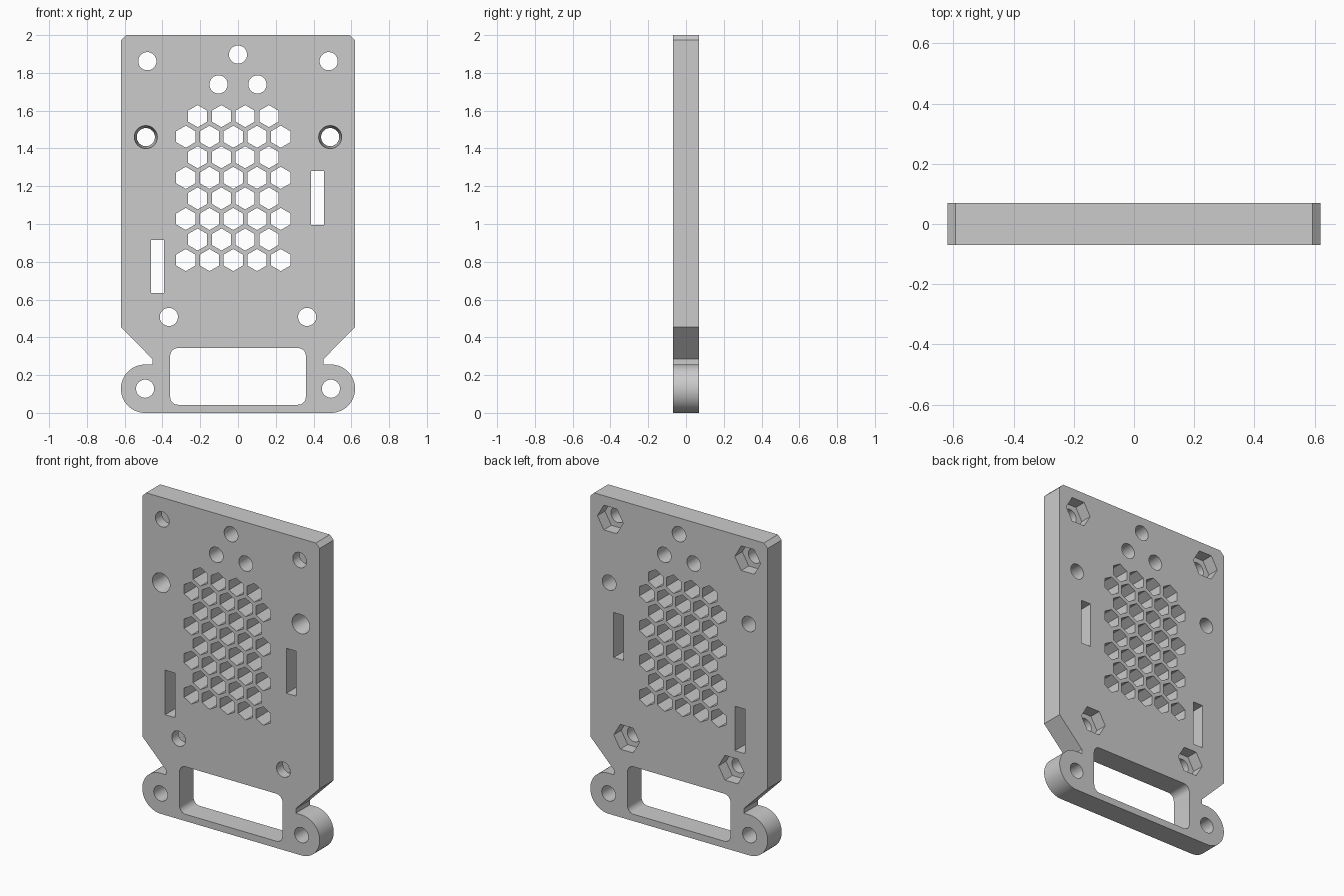
import bpy, bmesh
from math import pi, sin, cos, radians

default = bpy.data.objects.get("Cube")
if default:
    bpy.data.objects.remove(default, do_unlink=True)

HALF = 0.07      # half thickness of the plate
PAST = 0.1       # cutters reach past both faces
HOLE = 0.048     # screw hole radius

grey = bpy.data.materials.new("plain grey")
grey.use_nodes = True
grey.diffuse_color = (0.6, 0.6, 0.6, 1)
grey.node_tree.nodes["Principled BSDF"].inputs["Base Color"].default_value = (0.6, 0.6, 0.6, 1)


def arc(x, z, r, start, end, steps):
    """Points along an arc in the x-z plane, angles in degrees."""
    angles = [radians(start + (end - start) * i / steps) for i in range(steps + 1)]
    return [(x + r * cos(a), z + r * sin(a)) for a in angles]


def ring(x, z, r, sides, turn=0):
    return arc(x, z, r, turn, turn + 360, sides)[:-1]


def rect(x0, x1, z0, z1):
    return [(x0, z0), (x1, z0), (x1, z1), (x0, z1)]


def prism(bm, front, y0, y1, back=None):
    """Solid between a front profile at y0 and a back profile at y1."""
    a = [bm.verts.new((x, y0, z)) for x, z in front]
    b = [bm.verts.new((x, y1, z)) for x, z in back or front]
    bm.faces.new(a)
    bm.faces.new(b[::-1])
    for i in range(len(a)):
        j = (i + 1) % len(a)
        bm.faces.new((a[j], a[i], b[i], b[j]))


def make_object(name, bm):
    bmesh.ops.recalc_face_normals(bm, faces=bm.faces)
    mesh = bpy.data.meshes.new(name)
    bm.to_mesh(mesh)
    bm.free()
    mesh.materials.append(grey)
    obj = bpy.data.objects.new(name, mesh)
    bpy.context.collection.objects.link(obj)
    return obj


# Plate outline: right half from the bottom up, then mirrored
half = arc(0.492, 0.128, 0.128, -90, 90, 32)
half += [(0.453, 0.256), (0.453, 0.285), (0.62, 0.455), (0.62, 1.973), (0.593, 2.0)]
outline = half + [(-x, z) for x, z in reversed(half)]
bm = bmesh.new()
prism(bm, outline, -HALF, HALF)
plate = make_object("mounting_plate", bm)

# Openings that pass through the plate
bm = bmesh.new()
nut_holes = [(s * x, z) for s in (-1, 1) for x, z in ((0.48, 1.862), (0.366, 0.508))]
ear_holes = [(s * 0.492, 0.128) for s in (-1, 1)]
top_holes = [(0, 1.897), (-0.103, 1.739), (0.103, 1.739)]
for x, z in nut_holes + ear_holes + top_holes:
    prism(bm, ring(x, z, HOLE, 40), -PAST, PAST)

# Tapered holes, wider at the front
slope = (0.061 - HOLE) / (2 * HALF)
extra = slope * (PAST - HALF)
for s in (-1, 1):
    prism(bm, ring(s * 0.488, 1.46, 0.061 + extra, 40), -PAST, PAST,
          ring(s * 0.488, 1.46, HOLE - extra, 40))

# Strap slots
prism(bm, rect(-0.46, -0.391, 0.634, 0.915), -PAST, PAST)
prism(bm, rect(0.387, 0.456, 0.996, 1.28), -PAST, PAST)

# Handle window with rounded corners
window = []
for x, z, a in ((0.318, 0.302, 0), (-0.318, 0.302, 90), (-0.318, 0.084, 180), (0.318, 0.084, 270)):
    window += arc(x, z, 0.041, a, a + 90, 8)
prism(bm, window, -PAST, PAST)

# Honeycomb vent: alternating rows of four and five
PITCH = 0.1257
for row in range(8):
    count = 4 + row % 2
    for i in range(count):
        x = -0.025 + (i - (count - 1) / 2) * PITCH
        prism(bm, ring(x, 1.571 - row * PITCH * sin(pi / 3), 0.0585, 6, 30), -PAST, PAST)
openings = make_object("openings_cutter", bm)

# Hexagonal nut pockets in the back face
bm = bmesh.new()
for x, z in nut_holes:
    prism(bm, ring(x, z, 0.09, 6), HALF - 0.075, PAST)
pockets = make_object("nut_pockets_cutter", bm)

# Cut the plate, then drop the cutters
for cutter in (openings, pockets):
    cutter.hide_render = True
    cut = plate.modifiers.new(cutter.name, "BOOLEAN")
    cut.operation = "DIFFERENCE"
    cut.solver = "EXACT"
    cut.object = cutter
bpy.context.view_layer.update()
result = bpy.data.meshes.new_from_object(plate.evaluated_get(bpy.context.evaluated_depsgraph_get()))
plate.modifiers.clear()
plate.data = result
result.name = "mounting_plate"
for cutter in (openings, pockets):
    bpy.data.objects.remove(cutter, do_unlink=True)
result.materials.clear()
result.materials.append(grey)
for face in result.polygons:
    face.material_index = 0

# Smooth round walls, keep hard edges
bpy.ops.object.select_all(action="DESELECT")
plate.select_set(True)
bpy.context.view_layer.objects.active = plate
bpy.ops.object.shade_smooth_by_angle(angle=radians(30))
